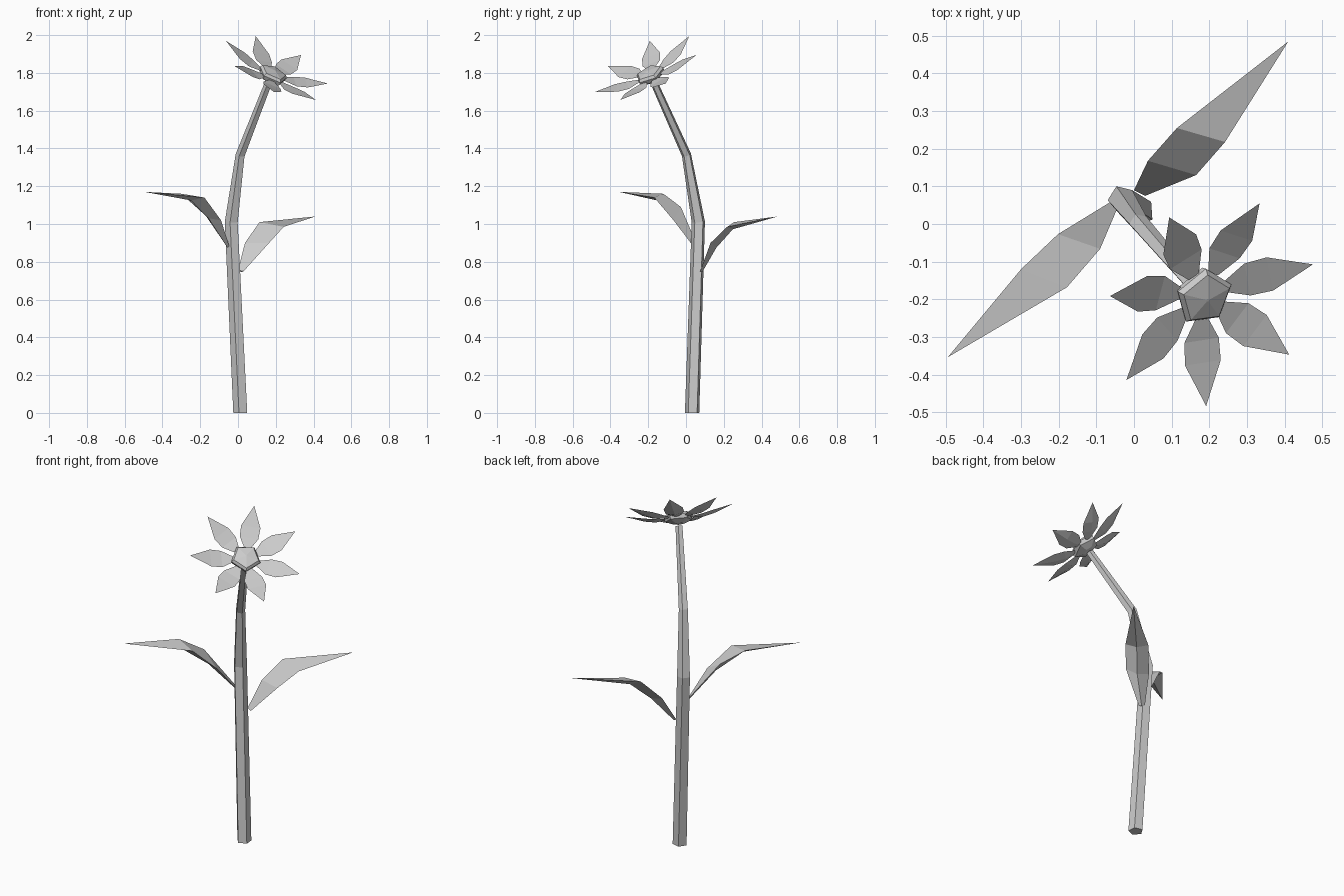
import bpy, bmesh, math
from mathutils import Vector, Matrix

cube = bpy.data.objects.get("Cube")
if cube:
    bpy.data.objects.remove(cube, do_unlink=True)

grey = bpy.data.materials.new("plain_grey")
grey.use_nodes = True
COLOUR = (0.6, 0.6, 0.6, 1)
grey.diffuse_color = COLOUR
grey.node_tree.nodes["Principled BSDF"].inputs["Base Color"].default_value = COLOUR


def finish(bm, name):
    bmesh.ops.recalc_face_normals(bm, faces=bm.faces)
    mesh = bpy.data.meshes.new(name)
    bm.to_mesh(mesh)
    bm.free()
    mesh.materials.append(grey)
    obj = bpy.data.objects.new(name, mesh)
    bpy.context.collection.objects.link(obj)
    return obj


def loft(name, rings):
    """Skin a list of equal rings and cap both ends."""
    bm = bmesh.new()
    loops = [[bm.verts.new(p) for p in ring] for ring in rings]
    for a, b in zip(loops, loops[1:]):
        for i in range(len(a)):
            j = (i + 1) % len(a)
            bm.faces.new((a[i], a[j], b[j], b[i]))
    bm.faces.new(loops[0])
    bm.faces.new(loops[-1])
    return finish(bm, name)


def blade(name, pairs, tip, down):
    """Leaf or petal: flat upper side, keeled underside, pointed tip."""
    bm = bmesh.new()
    rows = []
    for k, (a, b) in enumerate(pairs):
        a, b = Vector(a), Vector(b)
        keel = (a + b) / 2 + Vector(down) * (0.3 if k == 0 else 1)
        rows.append([bm.verts.new(p) for p in (a, b, keel)])
    end = bm.verts.new(tip)
    for r, s in zip(rows, rows[1:]):
        for i in range(3):
            j = (i + 1) % 3
            bm.faces.new((r[i], r[j], s[j], s[i]))
    for i in range(3):
        bm.faces.new((rows[-1][i], rows[-1][(i + 1) % 3], end))
    bm.faces.new(rows[0])
    return finish(bm, name)


# Stem: five-sided, bending towards the flower
path = [((0.015, 0.033, 0), 0.04), ((-0.033, 0.066, 1.01), 0.037),
        ((0.013, 0.003, 1.365), 0.026), ((0.163, -0.17, 1.75), 0.02)]
points = [Vector(p) for p, r in path]
rings = []
for k, (p, radius) in enumerate(path):
    before = points[max(k - 1, 0)]
    after = points[min(k + 1, len(points) - 1)]
    tangent = Vector((0, 0, 1))
    if k:
        tangent = (points[k] - before).normalized()
        if k < len(points) - 1:
            tangent += (after - points[k]).normalized()
    turn = Vector((0, 0, 1)).rotation_difference(tangent)
    rings.append([points[k] + turn @ Vector((radius * math.cos(a), radius * math.sin(a), 0))
                  for a in (math.radians(40 + 72 * i) for i in range(5))])
loft("stem", rings)

# Leaves
blade("left_leaf",
      [((0.0, 0.09, 0.755), (0.03, 0.075, 0.75)),
       ((0.037, 0.168, 0.90), (0.165, 0.13, 0.90)),
       ((0.114, 0.255, 1.01), (0.242, 0.218, 0.985))],
      (0.41, 0.485, 1.04), (0.012, 0.012, -0.025))
blade("right_leaf",
      [((-0.06, 0.06, 0.885), (-0.045, 0.04, 0.88)),
       ((-0.202, -0.027, 1.09), (-0.09, -0.066, 1.02)),
       ((-0.30, -0.12, 1.16), (-0.178, -0.168, 1.14))],
      (-0.495, -0.354, 1.17), (-0.01, -0.01, -0.025))

# Flower frame: side, up and facing axes
side = Vector((1, 1, 0)).normalized()
facing = Vector((0.4056, -0.4056, 0.819)).normalized()
up = facing.cross(side)
hub = Vector((0.183, -0.19, 1.787))


def on_flower(angle, radius, height, across=0):
    c, s = math.cos(angle), math.sin(angle)
    return (hub + side * (c * radius - s * across)
            + up * (s * radius + c * across) + facing * height)


# Flower centre: low five-sided dome
profile = [(0.03, -0.035), (0.075, -0.015), (0.082, 0.008), (0.07, 0.022), (0.004, 0.032)]
loft("flower_centre",
     [[on_flower(math.radians(47 + 72 * i), r, h) for i in range(5)] for r, h in profile])

# Petals: seven around the centre
outline = [(0.065, 0.016, -0.002), (0.13, 0.05, 0.004), (0.19, 0.052, 0.018)]
for k in range(7):
    angle = math.radians(74) + math.tau * k / 7
    blade(f"petal_{k + 1}",
          [(on_flower(angle, r, h, w), on_flower(angle, r, h, -w)) for r, w, h in outline],
          on_flower(angle, 0.303, 0.05), facing * -0.012)
